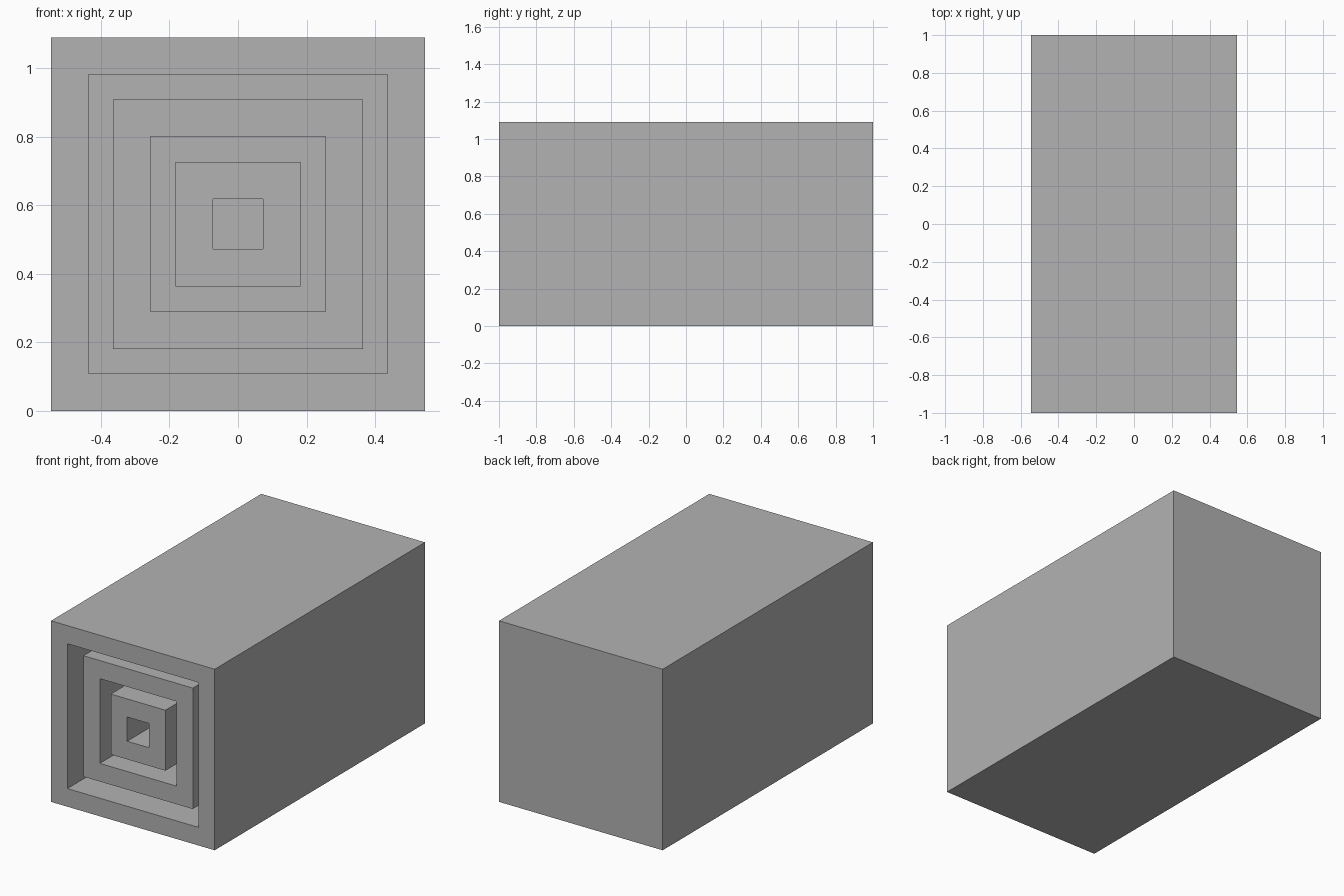
import bpy
import bmesh

cube = bpy.data.objects.get("Cube")
if cube:
    bpy.data.objects.remove(cube, do_unlink=True)

GREY = (0.448, 0.448, 0.448, 1)
grey = bpy.data.materials.new("plain grey")
grey.use_nodes = True
grey.diffuse_color = GREY
grey.node_tree.nodes["Principled BSDF"].inputs["Base Color"].default_value = GREY

CENTRE_Z = 0.545
WALL = 0.109


def open_box(name, half, front, back):
    """Square box along y, open at the front, with one wall thickness."""
    bm = bmesh.new()
    bmesh.ops.create_cube(bm, size=1)
    for v in bm.verts:
        v.co.x *= 2 * half
        v.co.z = v.co.z * 2 * half + CENTRE_Z
        v.co.y = front if v.co.y < 0 else back
    # Inset the front to leave a rim, then push the middle in as the cavity
    mouth = min(bm.faces, key=lambda f: f.calc_center_median().y)
    bmesh.ops.inset_region(bm, faces=[mouth], thickness=WALL, use_even_offset=True)
    pushed = bmesh.ops.extrude_discrete_faces(bm, faces=[mouth])["faces"][0]
    for v in pushed.verts:
        v.co.y = back - WALL
    bmesh.ops.recalc_face_normals(bm, faces=bm.faces)
    mesh = bpy.data.meshes.new(name)
    bm.to_mesh(mesh)
    bm.free()
    mesh.materials.append(grey)
    obj = bpy.data.objects.new(name, mesh)
    bpy.context.collection.objects.link(obj)


# Nested boxes, each resting on the back wall of the one around it
open_box("outer_box", 0.545, -1, 1)
open_box("middle_box", 0.364, -0.95, 1 - WALL)
open_box("inner_box", 0.182, -0.95, 1 - 2 * WALL)
